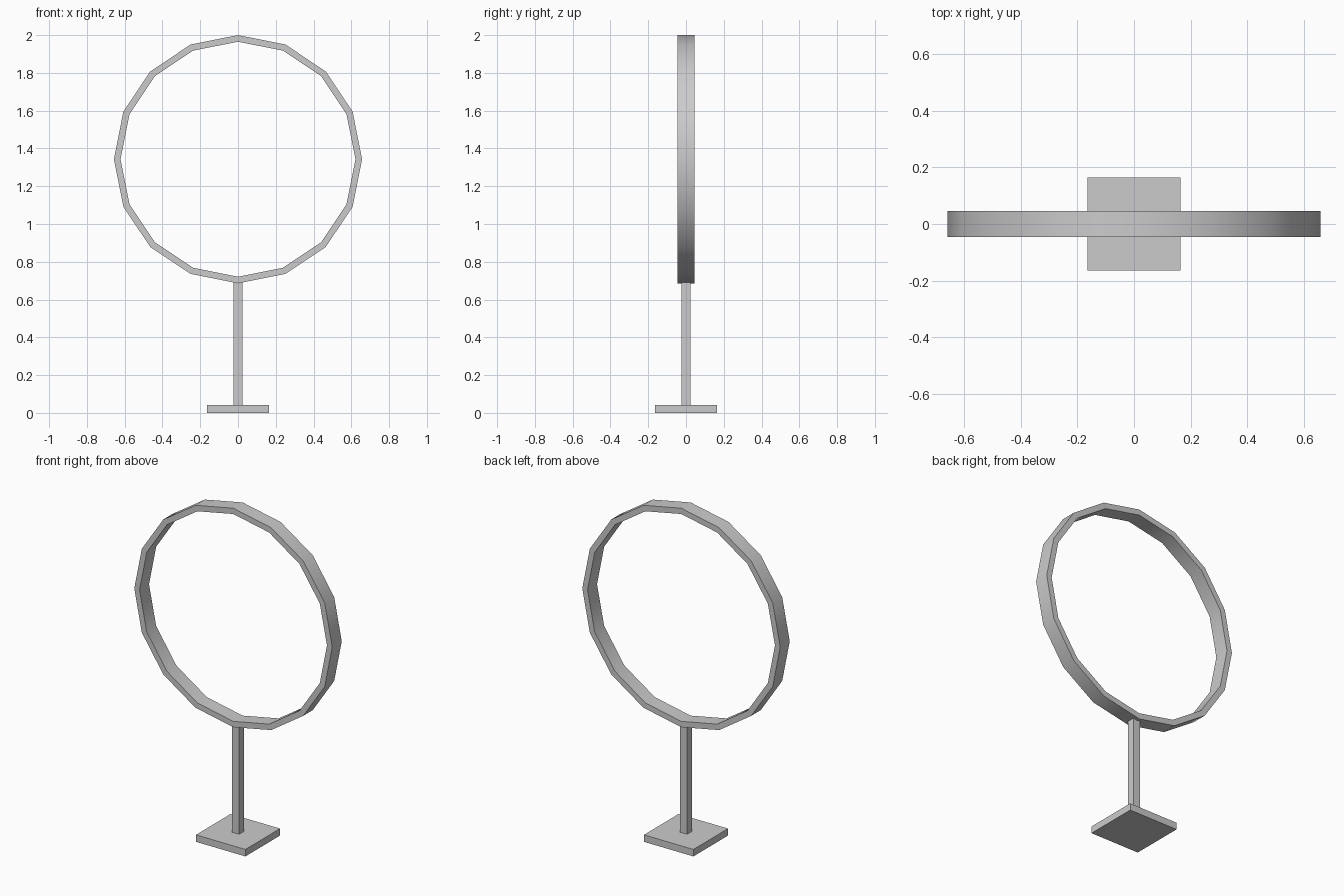
import bpy
import bmesh
import math

cube = bpy.data.objects.get("Cube")
if cube:
    bpy.data.objects.remove(cube, do_unlink=True)

grey = bpy.data.materials.new("light grey")
grey.use_nodes = True
colour = (0.6, 0.6, 0.6, 1)
grey.diffuse_color = colour
grey.node_tree.nodes["Principled BSDF"].inputs["Base Color"].default_value = colour


def add_object(name, bm):
    bmesh.ops.recalc_face_normals(bm, faces=bm.faces)
    mesh = bpy.data.meshes.new(name)
    bm.to_mesh(mesh)
    bm.free()
    mesh.materials.append(grey)
    obj = bpy.data.objects.new(name, mesh)
    bpy.context.collection.objects.link(obj)
    return obj


def add_box(name, half, bottom, top):
    bm = bmesh.new()
    bmesh.ops.create_cube(bm, size=1)
    bmesh.ops.scale(bm, vec=(2 * half, 2 * half, top - bottom), verts=bm.verts)
    bmesh.ops.translate(bm, vec=(0, 0, (top + bottom) / 2), verts=bm.verts)
    return add_object(name, bm)


def add_ring(name, centre_z, outer, inner, half_depth, sides):
    # Rectangular section swept around the y axis
    bm = bmesh.new()
    section = [(outer, -half_depth), (outer, half_depth),
               (inner, half_depth), (inner, -half_depth)]
    loops = []
    for i in range(sides):
        a = math.tau * i / sides
        loops.append([bm.verts.new((r * math.sin(a), y, centre_z + r * math.cos(a)))
                      for r, y in section])
    for i, loop in enumerate(loops):
        following = loops[(i + 1) % sides]
        for j in range(4):
            k = (j + 1) % 4
            bm.faces.new((loop[j], loop[k], following[k], following[j]))
    return add_object(name, bm)


# Square foot and post
add_box("base", 0.164, 0, 0.042)
add_box("post", 0.024, 0.042, 0.7)

# Hoop, smooth around its walls with crisp rims
hoop = add_ring("hoop", 1.343, 0.657, 0.622, 0.045, 16)
bpy.ops.object.select_all(action="DESELECT")
hoop.select_set(True)
bpy.context.view_layer.objects.active = hoop
bpy.ops.object.shade_smooth_by_angle(angle=math.radians(30))
